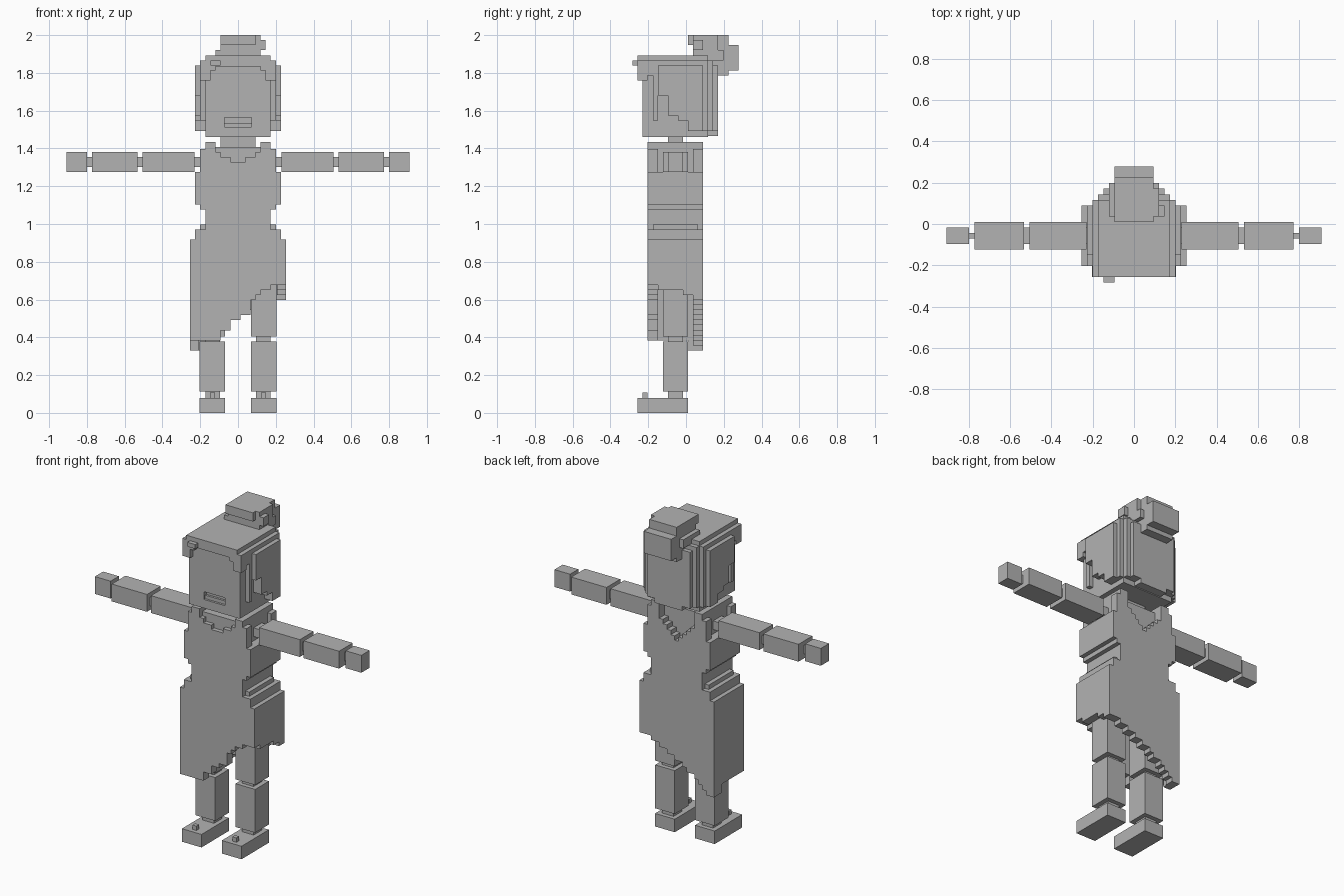
import bpy
import bmesh
from mathutils import Matrix, Vector

UNIT = 2 / 75          # edge of one block
DEPTH_SHIFT = 0.4      # the blocks sit slightly off centre in depth

default_cube = bpy.data.objects.get("Cube")
if default_cube:
    bpy.data.objects.remove(default_cube, do_unlink=True)

grey = bpy.data.materials.new("plain_grey")
grey.use_nodes = True
grey.diffuse_color = (0.45, 0.45, 0.45, 1)
grey.node_tree.nodes["Principled BSDF"].inputs["Base Color"].default_value = grey.diffuse_color


class Part:
    """A named object assembled from axis-aligned blocks, measured in units."""

    def __init__(self, name, lift=0.0):
        self.name = name
        self.lift = lift
        self.mesh = bmesh.new()

    def block(self, x, y, z):
        low = Vector((x[0], y[0] + DEPTH_SHIFT, z[0] + self.lift)) * UNIT
        high = Vector((x[1], y[1] + DEPTH_SHIFT, z[1] + self.lift)) * UNIT
        placement = Matrix.Translation((low + high) / 2) @ Matrix.Diagonal((high - low).to_4d())
        bmesh.ops.create_cube(self.mesh, size=1, matrix=placement)
        return self

    def centred(self, half, y, z):
        return self.block(x=(-half, half), y=y, z=z)

    def pair(self, x, y, z):
        self.block(x, y, z)
        return self.block((-x[1], -x[0]), y, z)

    def finish(self):
        data = bpy.data.meshes.new(self.name)
        self.mesh.to_mesh(data)
        self.mesh.free()
        data.materials.append(grey)
        item = bpy.data.objects.new(self.name, data)
        bpy.context.scene.collection.objects.link(item)
        return item


def both_sides(name, x, y, z, lift=0.0):
    """One limb segment on each side of the body."""
    for side, sign in (("left", 1), ("right", -1)):
        span = sorted((sign * x[0], sign * x[1]))
        Part(side + "_" + name, lift).block(span, y, z).finish()


# Legs and shoes
LIMB, JOINT = (-5, 0), (-4, -1)
leg_x, joint_x = (2.6, 7.6), (3.6, 6.5)
both_sides("shoe", x=leg_x, y=(-10, 0), z=(0, 3))
both_sides("shoe_button", x=(4.6, 5.6), y=(-9, -8), z=(3, 4))
both_sides("ankle", x=joint_x, y=JOINT, z=(3, 4.2))
both_sides("shin", x=leg_x, y=LIMB, z=(4, 14), lift=0.2)
both_sides("knee", x=joint_x, y=JOINT, z=(14, 15), lift=0.2)
both_sides("thigh", x=leg_x, y=LIMB, z=(15, 27), lift=0.2)

# Arms
ARM_Z, ARM_JOINT_Z = (48, 52), (49, 51)
both_sides("shoulder_joint", x=(6, 8.7), y=JOINT, z=ARM_JOINT_Z, lift=-0.2)
both_sides("upper_arm", x=(8.6, 19), y=LIMB, z=ARM_Z, lift=-0.2)
both_sides("elbow", x=(19, 20), y=JOINT, z=ARM_JOINT_Z, lift=-0.2)
both_sides("forearm", x=(20, 29), y=LIMB, z=ARM_Z, lift=-0.2)
both_sides("wrist", x=(29, 30), y=(-3, -2), z=ARM_JOINT_Z, lift=-0.2)
both_sides("hand", x=(30, 34), y=JOINT, z=ARM_Z, lift=-0.2)

# Skirt: hollow, with a slanting stepped hem
FULL, FRONT, BACK = (-8, 3), (-8, -6), (1, 3)
front_hem = [14] * 6 + [16, 16, 18, 18, 19, 19, 22, 23, 24, 24] + [25] * 3
back_hem = [12, 12, 13, 14, 15, 16, 16, 17, 18, 18, 19, 19, 20, 20, 21, 21] + [22] * 3
skirt = Part("skirt", lift=0.4)
for wall, hem in ((FRONT, front_hem), (BACK, back_hem)):
    for column, bottom in enumerate(hem):
        left = column - 9.5
        skirt.block(x=(left, left + 1), y=wall, z=(bottom, 26))
skirt.block(x=(-9.5, -7.7), y=(-6, 0), z=(14, 26))
skirt.block(x=(-9.5, -7.7), y=(0, 1), z=(12, 26))
skirt.block(x=(7.7, 9.5), y=(-6, -1), z=(24, 26))
skirt.block(x=(7.7, 9.5), y=(-1, 1), z=(23, 26))
skirt.centred(9.5, y=FULL, z=(26, 34))
skirt.centred(8.5, y=FULL, z=(34, 36))
skirt.centred(7.5, y=(-7, 2), z=(36, 37))
skirt.finish()

# Bodice: waist, chest and straps
bodice = Part("bodice", lift=0.4)
bodice.centred(6.5, y=FULL, z=(36, 40))
bodice.centred(7.5, y=FULL, z=(40, 41))
bodice.centred(8.5, y=FULL, z=(41, 45))
bodice.centred(8.5, y=(-8, 1), z=(45, 47.4))
bodice.pair(x=(6.5, 7.5), y=FRONT, z=(47, 52))
bodice.pair(x=(6.5, 7.5), y=BACK, z=(45, 52))
bodice.pair(x=(4.5, 6.5), y=FULL, z=(45, 53.4))
# V necklines, shallow in front and deep behind
for step in range(5):
    inner, outer = step - 0.5, step + 0.5
    bodice.pair(x=(max(inner, 0), outer), y=FRONT, z=(47, 49.4 + step // 2))
    bodice.pair(x=(max(inner, 0), outer), y=BACK, z=(44, 45.6 + step))
bodice.pair(x=(7.5, 8.5), y=BACK, z=(45, 47.4))
bodice.finish()

chest = Part("chest", lift=-0.2)
chest.centred(4.6, y=(-7, 1), z=(46, 53))
chest.finish()
Part("neck").centred(3.5, y=JOINT, z=(52, 56)).finish()

# Head with a slot for the mouth
head = Part("head", lift=-0.2)
head.centred(6.5, y=(-8, 4), z=(55, 70))
head.centred(6.5, y=(-9, -8), z=(58.8, 70))
head.centred(6.5, y=(-9, -8), z=(55, 57))
head.pair(x=(2.7, 6.5), y=(-9, -8), z=(57, 58.8))
head.finish()
Part("lower_lip").centred(2.7, y=(-8.5, -8), z=(56.8, 57.6)).finish()

# Hair: crown, fringe, stepped sides and rounded back
hair = Part("hair")
hair.centred(6.5, y=(-10, 4), z=(69, 71))
hair.centred(7.5, y=(-10, 4), z=(69, 70))
hair.centred(6.5, y=(-10, -9), z=(68.8, 70))
hair.pair(x=(5.5, 7.5), y=(-10, -8), z=(66, 70))
hair.pair(x=(4.5, 5.5), y=(-10, -9), z=(68, 70))
hair.block(x=(-5.5, -3.5), y=(-11, -9), z=(69, 70))
hair.pair(x=(6.5, 7.5), y=(-8, -6), z=(67, 70))
hair.pair(x=(6.5, 7.5), y=(-7, -6), z=(58, 67))
for front, bottom in ((-6, 63), (-4, 59), (-2, 58), (0, 56)):
    hair.pair(x=(6.5, 8.5), y=(front, 3), z=(bottom, 69))
hair.centred(7.5, y=(2, 4), z=(56, 70))
hair.centred(6.5, y=(2, 5), z=(56, 70))
hair.centred(5.5, y=(2, 6), z=(56, 69))
hair.centred(3.5, y=(2, 6), z=(55, 71))
hair.finish()

# Hair bun and its loose tuft
bun = Part("hair_bun")
bun.centred(4.5, y=(1, 7), z=(70, 72))
bun.centred(3.5, y=(1, 8), z=(72, 75))
bun.centred(3.5, y=(0, 2), z=(73, 75))
bun.centred(3.5, y=(7, 10), z=(68, 73))
bun.centred(3.5, y=(5, 8), z=(67, 72))
bun.block(x=(3.5, 4.5), y=(1, 6), z=(72, 75))
bun.block(x=(4.5, 5.5), y=(1, 3), z=(72, 74))
bun.finish()
